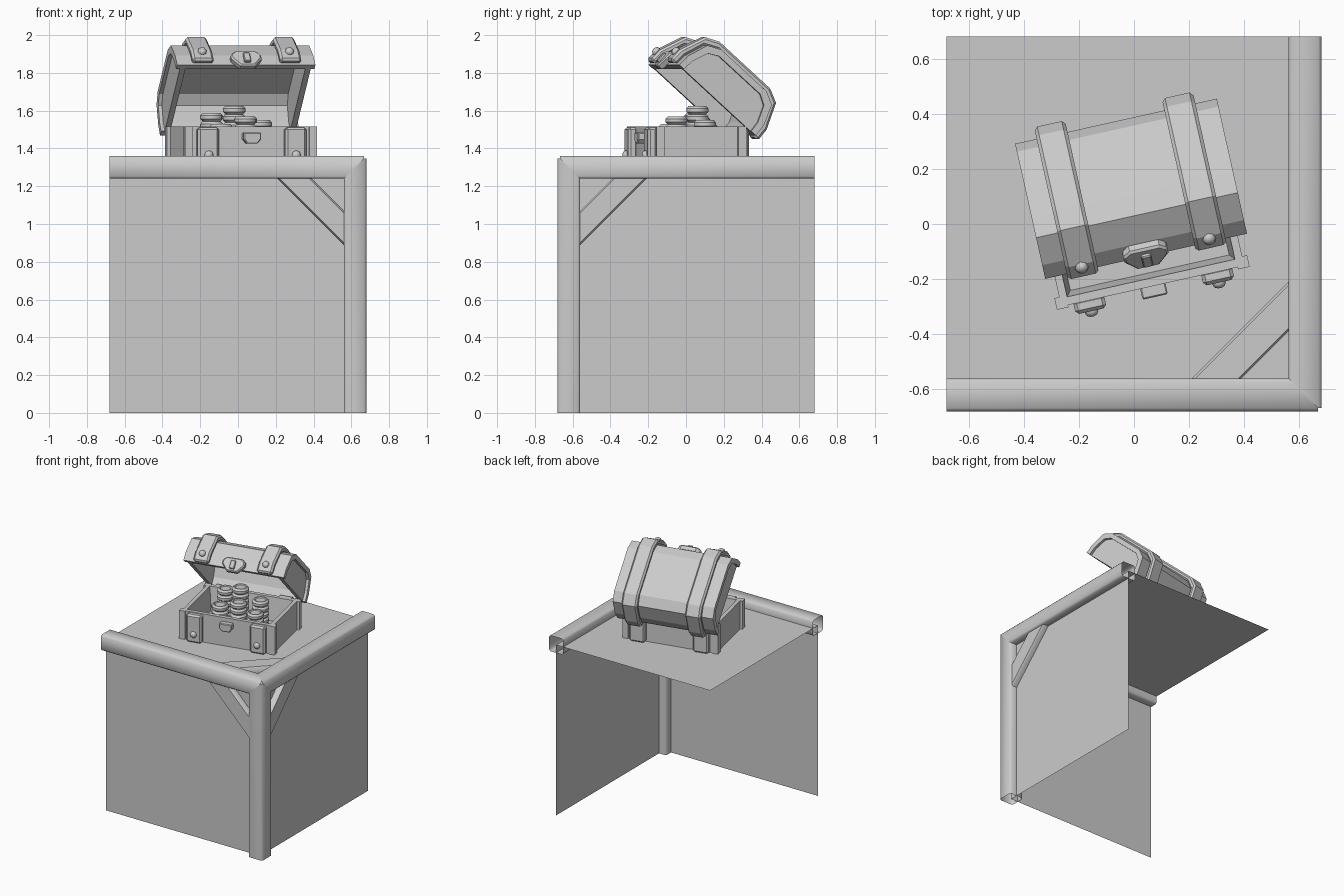
import bpy, bmesh
from math import radians, cos, sin, pi
from mathutils import Matrix, Vector

if "Cube" in bpy.data.objects:
    bpy.data.objects.remove(bpy.data.objects["Cube"])

I = Matrix.Identity(4)
T = Matrix.Translation


def loft(name, rings, mat=I, caps=True, bevel=0, smooth=0):
    """Join equal closed rings of points into one object."""
    bm = bmesh.new()
    vs = [[bm.verts.new(mat @ Vector(p)) for p in r] for r in rings]
    n = len(vs[0])
    for a, b in zip(vs, vs[1:]):
        for i in range(n):
            j = (i + 1) % n
            bm.faces.new((a[i], a[j], b[j], b[i]))
    if caps:
        bm.faces.new(vs[0])
        bm.faces.new(vs[-1])
    bmesh.ops.recalc_face_normals(bm, faces=bm.faces)
    me = bpy.data.meshes.new(name)
    bm.to_mesh(me)
    bm.free()
    ob = bpy.data.objects.new(name, me)
    bpy.context.collection.objects.link(ob)
    if bevel:
        m = ob.modifiers.new("bevel", 'BEVEL')
        m.width, m.segments, m.limit_method = bevel, 1, 'ANGLE'
        m.angle_limit = radians(50)
    if smooth:
        bpy.context.view_layer.objects.active = ob
        ob.select_set(True)
        bpy.ops.object.shade_smooth_by_angle(angle=radians(smooth))
        ob.select_set(False)
    return ob


def prism_x(name, prof, x0, x1, mat, bevel=0):
    return loft(name, [[(x, y, z) for y, z in prof] for x in (x0, x1)], mat, bevel=bevel)


def prism_y(name, prof, y0, y1, mat, bevel=0):
    return loft(name, [[(x, y, z) for x, z in prof] for y in (y0, y1)], mat, bevel=bevel)


def box(name, lo, hi, mat, bevel=0):
    prof = [(lo[1], lo[2]), (hi[1], lo[2]), (hi[1], hi[2]), (lo[1], hi[2])]
    return prism_x(name, prof, lo[0], hi[0], mat, bevel)


def lathe(name, prof, mat, n, smooth=40):
    rings = [[(r * cos(2 * pi * k / n), r * sin(2 * pi * k / n), z) for k in range(n)]
             for r, z in prof]
    return loft(name, rings, mat, smooth=smooth)


def arch(half):
    return [(y, z) for y, z in half] + [(-y, z) for y, z in reversed(half)]


# ---- crate corner: three panels, beams and braces meeting at one corner ----
def corner(ax, s, a, b):
    o = [0, 0, 0]
    o[ax], o[(ax + 1) % 3], o[(ax + 2) % 3] = s, a, b
    return (0.62 + o[0], -0.62 - o[1], 1.30 + o[2])


def section(w, h, c):
    return [(w, h - c), (w - c, h), (c - w, h), (-w, h - c),
            (-w, c - h), (c - w, -h), (w - c, -h), (w, c - h)]


L = -1.30
panel_names = ("right_panel", "front_panel", "top_panel")
beam_names = ("front_top_beam", "right_top_beam", "corner_post")
for ax in range(3):
    sec = section(0.06, 0.06, 0.012)
    loft(beam_names[ax], [[corner(ax, L, a, b) for a, b in sec],
                          [corner(ax, min(a, b), a, b) for a, b in sec]],
         caps=False, smooth=50)
    quad = [(0, 0), (L, 0), (L, L), (0, L)]
    me = bpy.data.meshes.new(panel_names[ax])
    me.from_pydata([corner(ax, 0, a, b) for a, b in quad], [], [(0, 1, 2, 3)])
    bpy.context.collection.objects.link(bpy.data.objects.new(panel_names[ax], me))
    # diagonal brace lying in this panel
    sec = section(0.09, 0.045, 0.012)
    loft(panel_names[ax] + "_brace",
         [[corner(ax, k, -0.38 + w, 0) for w, k in sec],
          [corner(ax, k, 0, -0.38 + w) for w, k in sec]], caps=False, smooth=50)

# ---- chest base ----
M = T((0.017, 0.004, 0)) @ Matrix.Rotation(radians(12.6), 4, 'Z')
Z0, Z1 = 1.30, 1.515
rect = lambda x, y, z: [(x, y, z), (-x, y, z), (-x, -y, z), (x, -y, z)]
loft("chest_base", [rect(0.34, 0.235, Z0), rect(0.34, 0.235, Z1),
                    rect(0.312, 0.205, Z1), rect(0.295, 0.185, 1.34)], M)
RIVET = [(0.024, -0.005), (0.024, 0.006), (0.017, 0.016), (0.006, 0.02)]
FACE_FRONT = Matrix.Rotation(radians(90), 4, 'X')
for sx in (-1, 1):
    u0, u1 = sorted((sx * 0.18, sx * 0.295))
    for sy in (-1, 1):
        xs = sorted((sx * 0.315, sx * 0.358))
        ys = sorted((sy * 0.20, sy * 0.243))
        box("base_corner_post", (xs[0], ys[0], Z0), (xs[1], ys[1], Z1), M)
        ys = sorted((sy * 0.225, sy * 0.275))
        box("base_strap", (u0, ys[0], Z0), (u1, ys[1], Z1 - 0.004), M, 0.012)
    lathe("base_rivet", RIVET, M @ T((sx * 0.237, -0.275, 1.365)) @ FACE_FRONT, 8)
prism_y("base_lock_plate", [(-0.047, 1.485), (0.047, 1.485), (0.047, 1.448), (0.027, 1.425),
                            (-0.027, 1.425), (-0.047, 1.448)], -0.23, -0.275, M, 0.005)

# ---- open lid ----
LID = (M @ T((0, 0.296, 1.465)) @ Matrix.Rotation(radians(-42), 4, 'X') @ T((0, -0.285, 0)))
body = arch([(0.28, 0), (0.275, 0.07), (0.235, 0.178), (0.165, 0.212)])
inner = arch([(0.245, 0), (0.24, 0.06), (0.205, 0.148), (0.15, 0.178)])
strap = arch([(0.32, 0), (0.317, 0.075), (0.26, 0.215), (0.185, 0.25)])
prism_x("lid_shell", body + inner[::-1], -0.375, 0.375, LID)
for sx in (-1, 1):
    prism_x("lid_end", inner, sx * 0.325, sx * 0.355, LID)
    prism_x("lid_strap", strap + body[::-1], sx * 0.18, sx * 0.295, LID, 0.012)
    lathe("lid_rivet", RIVET, LID @ T((sx * 0.237, -0.318, 0.06)) @ FACE_FRONT, 8)
prism_y("lid_lock_plate", [(-0.082, 0.05), (-0.055, 0.072), (0.055, 0.072), (0.082, 0.05),
                           (0.082, 0.02), (0.04, -0.03), (-0.04, -0.03), (-0.082, 0.02)],
        -0.27, -0.312, LID, 0.008)
box("lid_lock_keyhole", (-0.018, -0.326, -0.012), (0.018, -0.30, 0.048), LID, 0.004)

# ---- coin stacks (x, y, top height) ----
COIN = [(0.03, 0.0), (0.046, 0.0), (0.06, 0.013), (0.06, 0.031), (0.048, 0.044),
        (0.04, 0.044), (0.034, 0.038), (0.005, 0.038)]
for x, y, top in [(-0.02, 0.06, 1.625), (-0.14, 0.05, 1.587), (0.04, -0.05, 1.57),
                  (0.12, 0.10, 1.55), (-0.09, -0.085, 1.53), (0.16, -0.02, 1.51)]:
    z = top - 0.044
    while z > 1.32:
        lathe("coin", COIN, T((x, y, z)), 14)
        z -= 0.044
